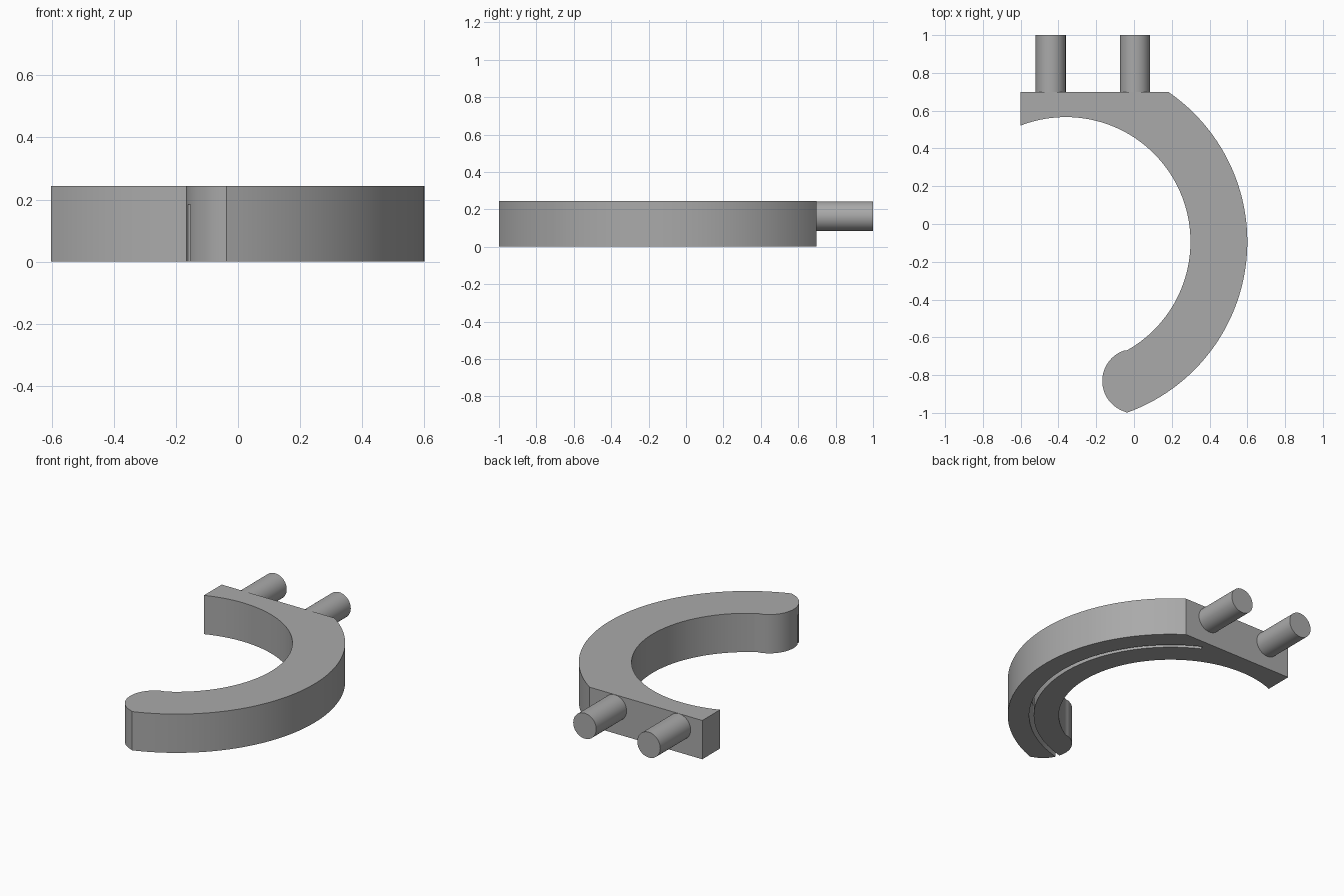
import bpy, bmesh
from math import cos, sin, radians, atan2, sqrt, pi

cube = bpy.data.objects.get("Cube")
if cube:
    bpy.data.objects.remove(cube, do_unlink=True)

# Main dimensions
CX, CY = -0.361, -0.094      # centre of the ring
R_IN, R_OUT = 0.66, 0.961
HEIGHT = 0.244
BACK, SIDE = 0.698, -0.602   # flat mounting face and cut side
TIP_X, TIP_Y, TIP_R = 0.002, -0.831, 0.17
EDGE_X = -0.037              # where the ring meets the rounded tip

grey = bpy.data.materials.new("grey")
grey.use_nodes = True
grey.diffuse_color = (0.4, 0.4, 0.4, 1)
grey.node_tree.nodes["Principled BSDF"].inputs["Base Color"].default_value = (0.4, 0.4, 0.4, 1)


def arc(cx, cy, r, a0, a1, n):
    steps = [a0 + (a1 - a0) * i / n for i in range(n + 1)]
    return [(cx + r * cos(a), cy + r * sin(a)) for a in steps]


def prism(name, outline, z0, z1):
    """Extrude a flat outline upward into a closed solid."""
    bm = bmesh.new()
    face = bm.faces.new([bm.verts.new((x, y, z0)) for x, y in outline])
    top = bmesh.ops.extrude_face_region(bm, geom=[face])["geom"]
    verts = [v for v in top if isinstance(v, bmesh.types.BMVert)]
    bmesh.ops.translate(bm, verts=verts, vec=(0, 0, z1 - z0))
    bmesh.ops.recalc_face_normals(bm, faces=bm.faces)
    mesh = bpy.data.meshes.new(name)
    bm.to_mesh(mesh)
    bm.free()
    mesh.materials.append(grey)
    obj = bpy.data.objects.new(name, mesh)
    bpy.context.collection.objects.link(obj)
    return obj


def select_only(obj):
    bpy.ops.object.select_all(action='DESELECT')
    obj.select_set(True)
    bpy.context.view_layer.objects.active = obj


def smooth(obj):
    select_only(obj)
    bpy.ops.object.shade_smooth_by_angle(angle=radians(30))


# Hook body: outer arc, flat back, inner arc and rounded tip
dx = EDGE_X - CX
out_start = atan2(-sqrt(R_OUT**2 - dx**2), dx)
out_end = atan2(BACK - CY, sqrt(R_OUT**2 - (BACK - CY)**2))
in_start = atan2(sqrt(R_IN**2 - (SIDE - CX)**2), SIDE - CX)
in_end = atan2(-sqrt(R_IN**2 - dx**2), dx)
tip_half = atan2(sqrt(TIP_R**2 - (EDGE_X - TIP_X)**2), EDGE_X - TIP_X)

outline = arc(CX, CY, R_OUT, out_start, out_end, 64)
outline += [(SIDE, BACK)]
outline += arc(CX, CY, R_IN, in_start, in_end, 72)
outline += arc(TIP_X, TIP_Y, TIP_R, tip_half, 2 * pi - tip_half, 28)[1:-1]
body = prism("hook_body", outline, 0, HEIGHT)

# Narrow groove in the underside, open at the tip
a0, a1 = radians(-84), radians(63)
slot = arc(CX, CY, 0.835, a0, a1, 64) + arc(CX, CY, 0.808, a1, a0, 64)
cutter = prism("groove_cutter", slot, -0.05, 0.185)
cutter.hide_render = True
cut = body.modifiers.new("groove", 'BOOLEAN')
cut.operation = 'DIFFERENCE'
cut.solver = 'EXACT'
cut.object = cutter
select_only(body)
bpy.ops.object.modifier_apply(modifier=cut.name)
bpy.data.objects.remove(cutter, do_unlink=True)
smooth(body)

# Two round mounting pegs on the back
for name, x in (("right_peg", -0.441), ("left_peg", 0.005)):
    bpy.ops.mesh.primitive_cylinder_add(
        vertices=48, radius=0.08, depth=1.0 - BACK + 0.004,
        location=(x, (1.0 + BACK - 0.004) / 2, 0.163), rotation=(pi / 2, 0, 0))
    peg = bpy.context.object
    peg.name = name
    peg.data.materials.append(grey)
    smooth(peg)
